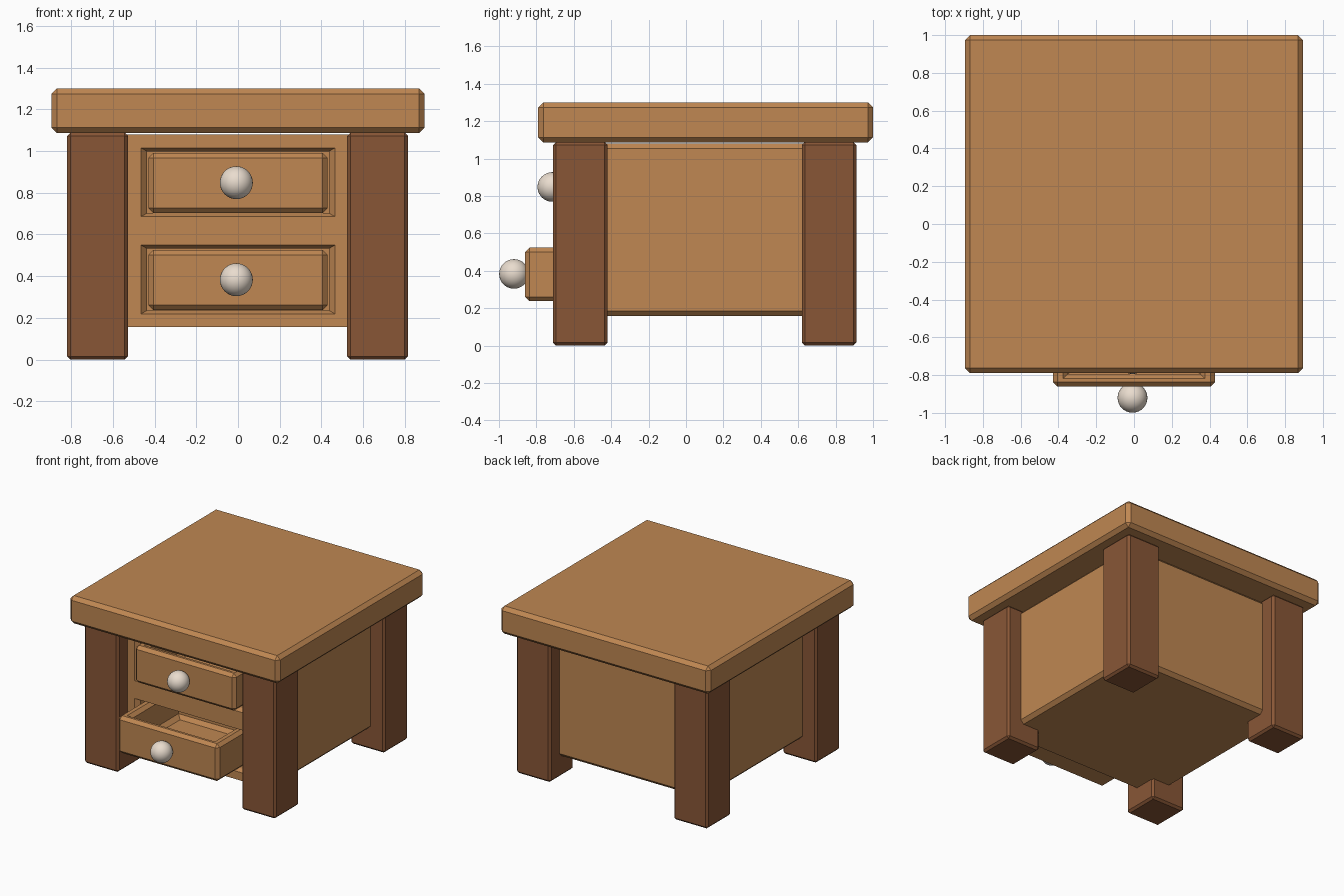
import bpy, bmesh

if "Cube" in bpy.data.objects:
    bpy.data.objects.remove(bpy.data.objects["Cube"])


def material(name, rgb):
    m = bpy.data.materials.new(name)
    m.diffuse_color = (*rgb, 1)
    m.use_nodes = True
    m.node_tree.nodes["Principled BSDF"].inputs["Base Color"].default_value = m.diffuse_color
    return m


OAK = material("light_wood", (0.523, 0.243, 0.085))
WALNUT = material("dark_wood", (0.25, 0.094, 0.037))
PEWTER = material("knob_metal", (0.82, 0.72, 0.62))


def new_object(name, bm, mat):
    bmesh.ops.recalc_face_normals(bm, faces=bm.faces)
    mesh = bpy.data.meshes.new(name)
    bm.to_mesh(mesh)
    bm.free()
    ob = bpy.data.objects.new(name, mesh)
    bpy.context.collection.objects.link(ob)
    mesh.materials.append(mat)
    return ob


def box(name, lo, hi, bevel, mat, sharp_front=False):
    """Chamfered box between two corners; the front edges can stay sharp."""
    bm = bmesh.new()
    bmesh.ops.create_cube(bm, size=1)
    for v in bm.verts:
        v.co = [l + (c + 0.5) * (h - l) for l, h, c in zip(lo, hi, v.co)]
    edges = [e for e in bm.edges
             if not sharp_front or max(v.co.y for v in e.verts) > lo[1] + 0.01]
    bmesh.ops.bevel(bm, geom=edges, offset=bevel, segments=1,
                    profile=0.5, affect='EDGES')
    return new_object(name, bm, mat)


def loft(name, rings, mat):
    """Solid through a row of four-cornered rings."""
    bm = bmesh.new()
    loops = [[bm.verts.new(p) for p in ring] for ring in rings]
    for a, b in zip(loops, loops[1:]):
        for i in range(4):
            j = (i + 1) % 4
            bm.faces.new((a[i], a[j], b[j], b[i]))
    bm.faces.new(loops[0])
    bm.faces.new(loops[-1])
    return new_object(name, bm, mat)


def cut(target, cutter):
    mod = target.modifiers.new("cut", 'BOOLEAN')
    mod.operation = 'DIFFERENCE'
    mod.solver = 'EXACT'
    mod.object = cutter
    bpy.context.view_layer.objects.active = target
    bpy.ops.object.modifier_apply(modifier=mod.name)
    bpy.data.objects.remove(cutter)


CORNERS = ((-1, -1), (1, -1), (1, 1), (-1, 1))

# Table top
box("table_top", (-0.895, -0.79, 1.086), (0.895, 1.0, 1.3), 0.027, OAK)

# Four legs
for side, x in (("left", -0.819), ("right", 0.523)):
    for end, y in (("front", -0.711), ("back", 0.619)):
        box(f"{end}_{side}_leg", (x, y, 0), (x + 0.292, y + 0.292, 1.088), 0.016, WALNUT)

# Cabinet body with two chamfered drawer openings
body = box("cabinet_body", (-0.703, -0.595, 0.157), (0.699, 0.795, 1.08), 0.027, OAK, True)

for name, z_open, z, front in (("lower", 0.384, 0.381, -0.86), ("upper", 0.85, 0.846, -0.655)):
    opening = [[(sx * w, y, z_open + sz * h) for sx, sz in CORNERS]
               for y, w, h in ((-0.605, 0.475, 0.17), (-0.565, 0.435, 0.148), (0.15, 0.435, 0.148))]
    cut(body, loft("opening_cutter", opening, OAK))

    # Drawer box, hollowed with a chamfered rim and floor
    length, half = 0.7, 0.144
    drawer = box(f"{name}_drawer", (-0.43, front, z - half), (0.43, front + length, z + half), 0.024, OAK)
    mid = front + length / 2
    hollow = [[(sx * w, mid + sy * (length / 2 - wall), zz) for sx, sy in CORNERS]
              for zz, w, wall in ((z + half + 0.02, 0.395, 0.025), (z + half - 0.025, 0.35, 0.065),
                                  (z - 0.06, 0.35, 0.065), (z - 0.09, 0.32, 0.09))]
    cut(drawer, loft("hollow_cutter", hollow, OAK))

    # Round knob
    bpy.ops.mesh.primitive_uv_sphere_add(segments=32, ring_count=16, radius=0.079,
                                         location=(-0.008, front - 0.06, z + 0.002))
    knob = bpy.context.object
    knob.name = f"{name}_knob"
    knob.data.materials.append(PEWTER)
    bpy.ops.object.shade_smooth()
